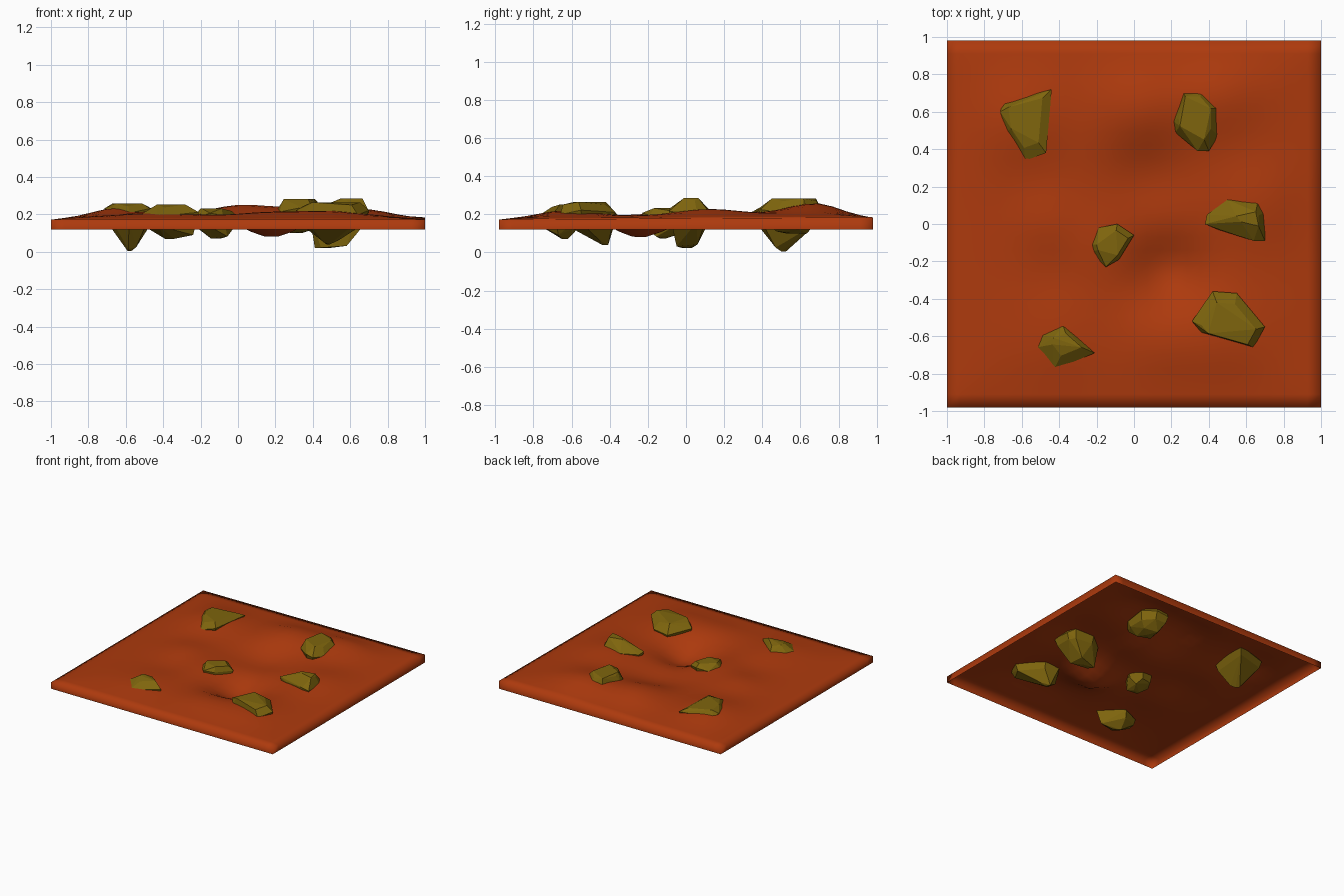
import bpy, bmesh
from math import exp
from mathutils import Vector

if "Cube" in bpy.data.objects:
    bpy.data.objects.remove(bpy.data.objects["Cube"])


def finish(bm, name, color, smooth):
    me = bpy.data.meshes.new(name)
    bmesh.ops.recalc_face_normals(bm, faces=bm.faces)
    for f in bm.faces:
        f.smooth = smooth
    bm.to_mesh(me)
    bm.free()
    ob = bpy.data.objects.new(name, me)
    bpy.context.collection.objects.link(ob)
    mat = bpy.data.materials.new(name + "_mat")
    mat.diffuse_color = color
    mat.use_nodes = True
    mat.node_tree.nodes["Principled BSDF"].inputs["Base Color"].default_value = mat.diffuse_color
    me.materials.append(mat)
    return ob


# Ground: rolling sheet with a hollow and a short skirt, open underneath
BUMPS = [  # x, y, height, radius
    (0.02, 0.60, 0.062, 0.22), (0.45, 0.68, 0.06, 0.22), (0.48, -0.60, 0.03, 0.22),
    (0.65, 0.12, 0.035, 0.22), (-0.60, 0.54, 0.05, 0.22), (0.08, 0.24, -0.045, 0.22),
    (-0.42, -0.60, 0.02, 0.25), (0.15, -0.60, 0.025, 0.2), (0.18, -0.25, -0.115, 0.19),
    (-0.25, -0.15, 0.02, 0.2), (-0.48, 0.02, 0.025, 0.15), (-0.40, -0.28, -0.015, 0.15)]


def height(x, y):
    edge = max(0.0, min(1.0, (1 - abs(x)) / 0.25, (0.98 - abs(y)) / 0.25))
    h = 0.016 + sum(b[2] * exp(-((x - b[0])**2 + (y - b[1])**2) / (2 * (b[3] * 0.75)**2))
                    for b in BUMPS)
    back = 0.012 * max(0, (x + y) / 2)
    return 0.172 + back + h * edge**0.7


N = 28
bm = bmesh.new()
bmesh.ops.create_grid(bm, x_segments=N, y_segments=N, size=1)
for v in bm.verts:
    v.co.y *= 0.98
    v.co.z = height(v.co.x, v.co.y)
rim = [e for e in bm.edges if e.is_boundary]
skirt = bmesh.ops.extrude_edge_only(bm, edges=rim)["geom"]
for v in skirt:
    if isinstance(v, bmesh.types.BMVert):
        v.co.z = 0.12
ground = finish(bm, "ground", (0.42, 0.042, 0.004, 1), True)
if ground.data.polygons[N * N // 2].normal.z < 0:
    ground.data.flip_normals()


# Rocks: convex hull of a waist outline, a shrunken top facet and a lower tip
def rock(name, outline, top, top_scale, tip, tip_scale, waist=0.19):
    bm = bmesh.new()
    peak, foot = Vector(top), Vector(tip)
    n = len(outline)
    mid = Vector((sum(p[0] for p in outline) / n, sum(p[1] for p in outline) / n, 0))
    for i, (x, y) in enumerate(outline):
        off = Vector((x, y, 0)) - mid
        bm.verts.new((x, y, waist + 0.012 * (i % 3 - 1)))
        # low shoulder under the waist
        bm.verts.new((mid + off * 0.88) + Vector((0, 0, waist - 0.06)))
        bm.verts.new(peak + off * top_scale - Vector((0, 0, 0.014 * (i % 2))))
        if i % 2 == 0:
            bm.verts.new(foot + off * tip_scale + Vector((0, 0, 0.01 * (i % 3))))
    bm.verts.new(foot)
    hull = bmesh.ops.convex_hull(bm, input=bm.verts)
    junk = set(hull["geom_interior"] + hull["geom_unused"])
    bmesh.ops.delete(bm, geom=[g for g in junk if isinstance(g, bmesh.types.BMVert)],
                     context='VERTS')
    # merge coplanar slivers so the facets read as broad planes
    bmesh.ops.dissolve_limit(bm, angle_limit=0.12, verts=bm.verts, edges=bm.edges)
    finish(bm, name, (0.21, 0.13, 0.004, 1), False)


rock("rock_back_left",
     [(-.70, .65), (-.44, .72), (-.47, .38), (-.58, .34), (-.68, .49), (-.715, .6)],
     (-.60, .54, .258), .7, (-.57, .50, .005), .2, .22)
rock("rock_back_right",
     [(.26, .71), (.37, .71), (.45, .62), (.45, .47), (.40, .39), (.34, .39), (.22, .49), (.21, .55)],
     (.33, .56, .283), .72, (.34, .55, .10), .5, .225)
rock("rock_right",
     [(.39, .05), (.50, .13), (.66, .11), (.70, .06), (.70, -.09), (.64, -.09), (.45, -.03), (.38, 0)],
     (.61, .03, .285), .38, (.50, .01, .022), .55, .215)
rock("rock_centre",
     [(-.24, -.11), (-.19, -.02), (-.09, 0), (0, -.06), (-.08, -.19), (-.15, -.23), (-.23, -.15)],
     (-.13, -.11, .232), .7, (-.09, -.11, .072), .55, .195)
rock("rock_front_right",
     [(.42, -.36), (.55, -.37), (.70, -.55), (.64, -.66), (.36, -.58), (.31, -.52)],
     (.50, -.53, .265), .75, (.49, -.44, .04), .22, .21)
rock("rock_front_left",
     [(-.51, -.59), (-.38, -.54), (-.21, -.69), (-.43, -.78), (-.52, -.66)],
     (-.38, -.64, .252), .5, (-.34, -.65, .07), .5, .2)
